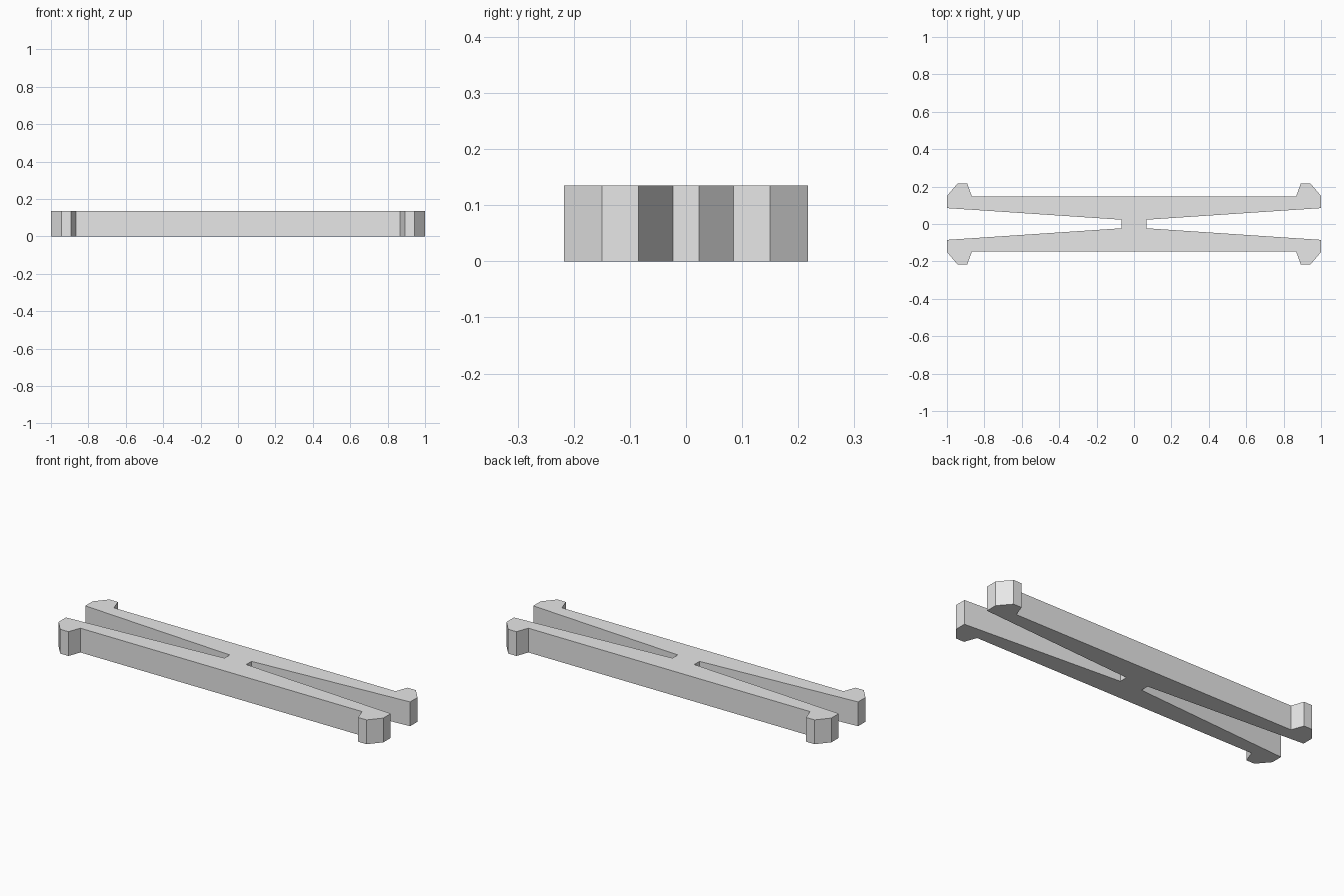
import bpy
import bmesh

cube = bpy.data.objects.get("Cube")
if cube:
    bpy.data.objects.remove(cube, do_unlink=True)

HEIGHT = 0.135

# Plain grey material
grey = bpy.data.materials.new("light_grey")
grey.use_nodes = True
colour = (0.8, 0.8, 0.8, 1)
grey.diffuse_color = colour
grey.node_tree.nodes["Principled BSDF"].inputs["Base Color"].default_value = colour

# Quarter outline: slot corner, arm tip, hooked end, outer edge
quarter = [(0.067, 0.023), (1, 0.085), (1, 0.15),
           (0.943, 0.217), (0.892, 0.217), (0.867, 0.148)]


def mirrored(points, sx, sy):
    return [(x * sx, y * sy) for x, y in points]


# Full outline, going round the four quarters
outline = (quarter
           + mirrored(quarter, -1, 1)[::-1]
           + mirrored(quarter, -1, -1)
           + mirrored(quarter, 1, -1)[::-1])

# Extrude the outline into the double-ended clip
bm = bmesh.new()
base = bm.faces.new([bm.verts.new((x, y, 0)) for x, y in outline])
top = bmesh.ops.extrude_face_region(bm, geom=[base], use_keep_orig=True)
top_verts = [v for v in top["geom"] if isinstance(v, bmesh.types.BMVert)]
bmesh.ops.translate(bm, verts=top_verts, vec=(0, 0, HEIGHT))
bmesh.ops.recalc_face_normals(bm, faces=bm.faces)

mesh = bpy.data.meshes.new("double_ended_clip")
bm.to_mesh(mesh)
bm.free()
mesh.materials.append(grey)
clip = bpy.data.objects.new("double_ended_clip", mesh)
bpy.context.collection.objects.link(clip)
